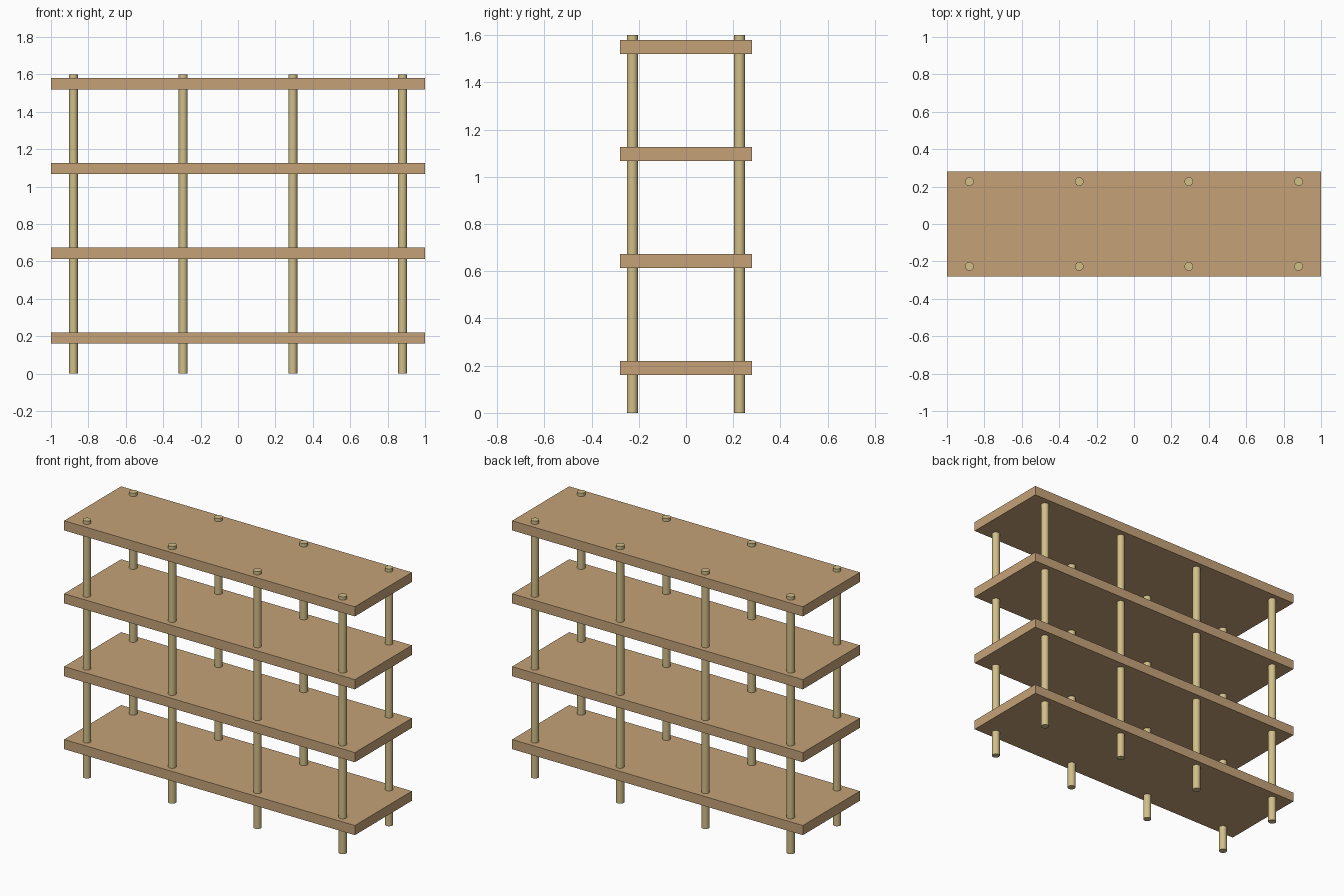
import bpy
import math

if "Cube" in bpy.data.objects:
    bpy.data.objects.remove(bpy.data.objects["Cube"])


def material(name, colour):
    mat = bpy.data.materials.new(name)
    mat.diffuse_color = (*colour, 1.0)
    mat.use_nodes = True
    mat.node_tree.nodes["Principled BSDF"].inputs["Base Color"].default_value = mat.diffuse_color
    return mat


wood = material("warm wood", (0.56, 0.365, 0.19))
bamboo = material("pale bamboo", (0.64, 0.52, 0.25))

POST_HEIGHT = 1.6
POST_RADIUS = 0.0235

# Four evenly spaced shelf boards
for i in range(4):
    z = 0.19 + i * (1.55 - 0.19) / 3
    bpy.ops.mesh.primitive_cube_add(size=1, location=(0, 0, z))
    board = bpy.context.object
    board.name = f"shelf_board_{i + 1}"
    board.scale = (2.0, 0.56, 0.06)
    bpy.ops.object.transform_apply(location=False, rotation=False, scale=True)
    board.data.materials.append(wood)

# Two rows of four round posts running through all the boards
for row, y in (("front", -0.227), ("back", 0.227)):
    for i in range(4):
        x = -0.88 + i * 1.76 / 3
        bpy.ops.mesh.primitive_cylinder_add(
            vertices=16, radius=POST_RADIUS, depth=POST_HEIGHT,
            location=(x, y, POST_HEIGHT / 2))
        post = bpy.context.object
        post.name = f"{row}_post_{i + 1}"
        post.data.materials.append(bamboo)
        bpy.ops.object.shade_smooth_by_angle(angle=math.radians(40))
